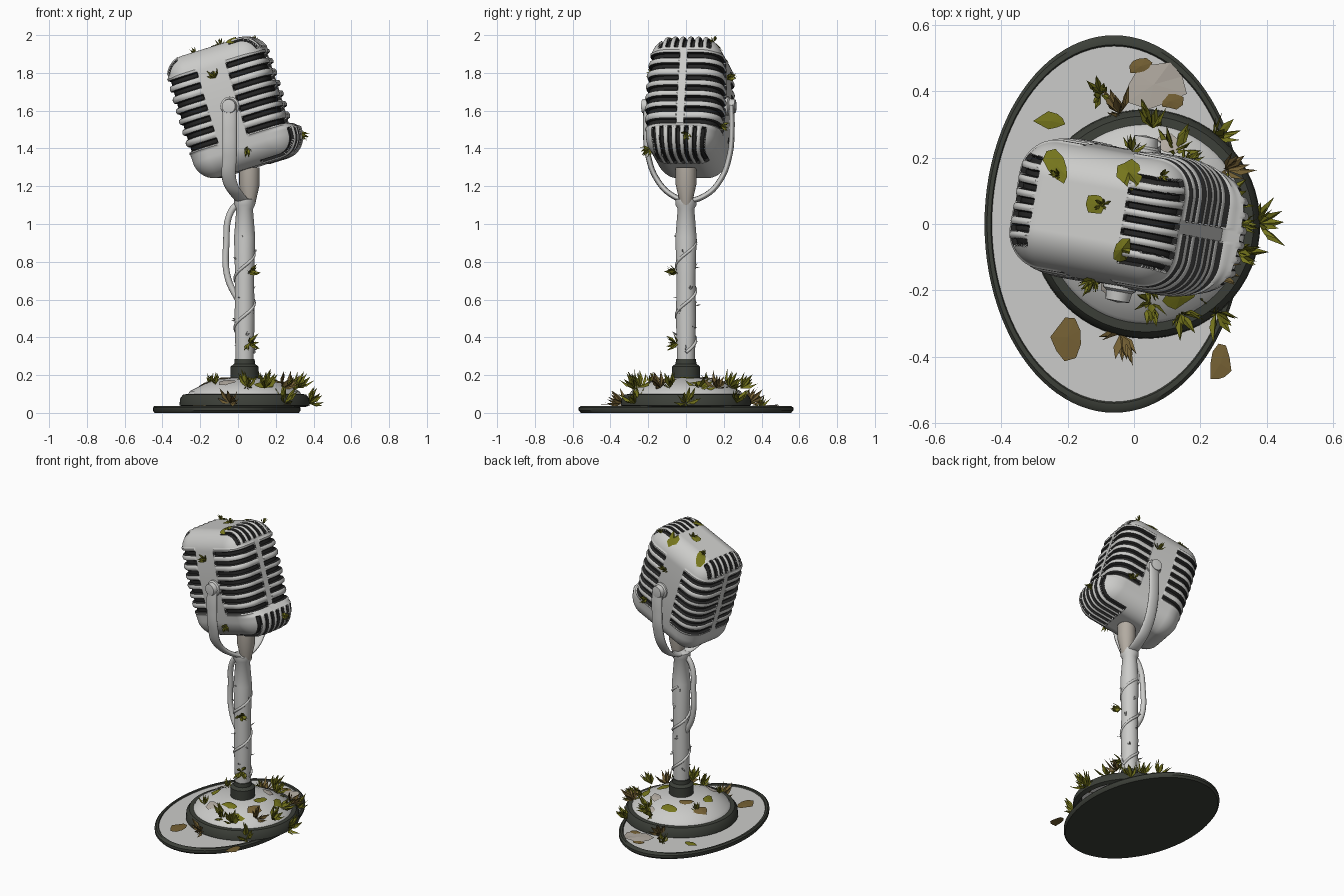
import bpy, bmesh, math, random
from mathutils import Vector, Matrix

if "Cube" in bpy.data.objects:
    bpy.data.objects.remove(bpy.data.objects["Cube"])
random.seed(4)


def material(name, *rgb):
    m = bpy.data.materials.new(name)
    m.diffuse_color = (*rgb, 1)
    m.use_nodes = True
    m.node_tree.nodes["Principled BSDF"].inputs["Base Color"].default_value = m.diffuse_color
    return m


METAL = material("pale_metal", .60, .60, .585)
DARK = material("dark_rubber", .045, .05, .04)
BLACK = material("slot_black", .018, .018, .018)
GREEN = material("leaf_green", .18, .18, .012)
BROWN = material("dry_leaf_brown", .18, .12, .035)
STAIN = material("worn_stain", .45, .41, .36)


def finish(name, bm, *mats, smooth=True):
    me = bpy.data.meshes.new(name)
    bm.to_mesh(me)
    bm.free()
    for m in mats:
        me.materials.append(m)
    ob = bpy.data.objects.new(name, me)
    bpy.context.collection.objects.link(ob)
    if smooth:
        bpy.ops.object.select_all(action='DESELECT')
        ob.select_set(True)
        bpy.context.view_layer.objects.active = ob
        bpy.ops.object.shade_smooth_by_angle(angle=math.radians(40))
    return ob


def lathe(name, profile, mat, matrix=Matrix(), n=64):
    """Revolve (radius, height) points about z, then place with matrix."""
    bm = bmesh.new()
    vs = [bm.verts.new((r, 0, z)) for r, z in profile]
    es = [bm.edges.new(e) for e in zip(vs, vs[1:])]
    bmesh.ops.spin(bm, geom=vs + es, cent=(0, 0, 0), axis=(0, 0, 1), angle=math.tau, steps=n)
    bmesh.ops.remove_doubles(bm, verts=bm.verts, dist=1e-4)
    bmesh.ops.recalc_face_normals(bm, faces=bm.faces)
    bm.transform(matrix)
    return finish(name, bm, mat)


def pipe(name, pts, r, mat, widen=1):
    """Smooth tube through points; widen flattens it into a band along x."""
    cu = bpy.data.curves.new(name, 'CURVE')
    cu.dimensions, cu.bevel_depth, cu.bevel_resolution = '3D', r, 4
    cu.use_fill_caps = True
    sp = cu.splines.new('BEZIER')
    sp.bezier_points.add(len(pts) - 1)
    for b, (x, y, z) in zip(sp.bezier_points, pts):
        b.co = (x / widen, y, z)
        b.handle_left_type = b.handle_right_type = 'AUTO'
    cu.materials.append(mat)
    ob = bpy.data.objects.new(name, cu)
    ob.scale.x = widen
    bpy.context.collection.objects.link(ob)
    bpy.ops.object.select_all(action='DESELECT')
    ob.select_set(True)
    bpy.context.view_layer.objects.active = ob
    bpy.ops.object.convert(target='MESH')
    return ob


def clamp(v, a=0, b=1):
    return max(a, min(b, v))


# Floor plate: oval with dark rim
oval = Matrix.Translation((-.06, 0, 0)) @ Matrix.Diagonal((.39, .568, 1, 1))
lathe("plate_rim", [(0, 0), (.98, 0), (1, .012), (1, .028), (.98, .037), (.95, .037), (.94, .028)], DARK, oval, 96)
lathe("plate_top", [(0, .02), (.946, .02), (.946, .03), (0, .03)], METAL, oval, 96)

# Round base, collar and post
axis = Matrix.Translation((.035, 0, 0))
lathe("base_rim", [(.32, .03), (.345, .04), (.342, .075), (.325, .098), (.29, .1)], DARK, axis)
lathe("base_dome", [(.302, .095), (.29, .115), (.21, .155), (.15, .178), (0, .19)], METAL, axis)
lathe("post_collar", [(.074, .17), (.074, .245), (.055, .26), (.053, .285), (0, .285)], DARK, axis, 32)
lathe("post", [(.047, .27), (.053, .5), (.05, .7), (.056, .93), (.044, 1.08), (.055, 1.1), (.055, 1.13), (0, 1.15)],
      METAL, axis, 32)
pipe("post_vine", [(.035 + .051 * math.cos(i * .6), .051 * math.sin(i * .6), .32 + .025 * i) for i in range(25)],
     .008, METAL)
pipe("cable", [(.02, 0, 1.13), (-.04, 0, 1.06), (-.062, .01, .9), (-.055, .01, .72), (.01, 0, .58)], .017, METAL)

# Head: rounded box with ribs displaced by rule, slots coloured black
HALF, R = Vector((.27, .198, .337)), .11
place = (Matrix.Translation((-.035, .02, 1.615)) @ Matrix.Rotation(math.radians(-10), 4, 'Z')
         @ Matrix.Rotation(math.radians(-17), 4, 'Y'))


def rib_wave(p):
    x, y, z = p
    if -.18 < z < .24 and (x > .075 or x < -.09) and abs(y) > .022:
        return -math.cos((z + .15) / .06 * math.tau)          # horizontal slats
    top = z > .258 and (x > .11 or x < -.19)
    low = z < -.2 and x > .08
    if (top or low) and abs(y) < .15:
        return -math.cos(y / .046 * math.tau)                  # vertical slats
    return None


bm = bmesh.new()
bmesh.ops.create_cube(bm, size=2)
bmesh.ops.subdivide_edges(bm, edges=bm.edges[:], cuts=103, use_grid_fill=True)
in_slot = set()
for v in bm.verts:
    p = Vector([a * b for a, b in zip(v.co, HALF)])
    q = Vector([clamp(a, R - h, h - R) for a, h in zip(p, HALF)])
    n = (p - q).normalized()
    p = q + n * R
    w = rib_wave(p)
    off = 0
    if w is not None:
        off = .005 * w
        if w < -.15:
            off = -.015
            in_slot.add(v)
    t = (p.z / HALF.z) ** 2
    # lower front grille swells outward
    bulge = .05 * clamp((-.165 - p.z) / .03) * clamp(p.x / .2) * math.sqrt(clamp(1 - (p.y / .2) ** 2))
    p += n * off
    v.co = (p.x * (1 - .03 * t) + bulge, p.y * (1.04 - .14 * t), p.z)
for f in bm.faces:
    if sum(v in in_slot for v in f.verts) >= 2:
        f.material_index = 1
bm.transform(place)
finish("microphone_head", bm, METAL, BLACK)

# Swivel knobs on both sides, yoke band, and connector under the head
for side in (-1, 1):
    turn = place @ Matrix.Translation((.03, 0, 0)) @ Matrix.Rotation(-side * math.pi / 2, 4, 'X')
    lathe("swivel_knob", [(.05, .18), (.05, .215), (.04, .222), (.036, .25), (0, .255)], METAL, turn, 24)
arm = [(.225, 1.63), (.228, 1.5), (.215, 1.36), (.165, 1.23), (.085, 1.15)]
pipe("yoke", [(-.045 if z > 1.2 else 0, .015 - y, z) for y, z in arm] + [(.03, .005, 1.125)]
     + [(.045, .015 + y, z) for y, z in arm[::-1]], .015, METAL, 2.5)
lathe("connector", [(0, -.17), (.03, -.17), (.055, -.06), (.055, .03), (0, .03)], STAIN,
      Matrix.Translation((.06, 0, 1.27)), 16)

# Foliage: one mesh for each colour
bpy.context.view_layer.update()
deps = bpy.context.evaluated_depsgraph_get()
foliage = {m: bmesh.new() for m in (GREEN, BROWN, STAIN, METAL)}


def cast(o, d, dist=5):
    hit, loc, nor, *_ = bpy.context.scene.ray_cast(deps, o, d, distance=dist)
    return (loc, nor) if hit else None


def leaf(x, y, top, width, length, mat):
    """Ragged leaf laid on whatever surface lies below (x, y, top)."""
    loc, nor = cast(Vector((x, y, top)), Vector((0, 0, -1))) or (Vector((x, y, .035)), Vector((0, 0, 1)))
    rot = nor.to_track_quat('Z', 'Y').to_matrix()
    pts = []
    for i in range(9):
        a = i * math.tau / 9
        k = random.uniform(.7, 1.2)
        p = loc + rot @ Vector((math.cos(a) * width * k, math.sin(a) * length * k, 0))
        h = cast(p + nor * .06, -nor, .12)
        pts.append((h[0] if h else p) + nor * .007)
    bm = foliage[mat]
    mid = bm.verts.new(loc + nor * .01)
    vs = [bm.verts.new(p) for p in pts]
    for i in range(9):
        bm.faces.new((mid, vs[i], vs[(i + 1) % 9]))


def tuft(pos, direction, size, mat, count=11):
    """Spray of bent pointed blades, faces turned outward."""
    bm, base, d = foliage[mat], Vector(pos), Vector(direction).normalized()
    for _ in range(count):
        rnd = Vector([random.uniform(-1, 1) for _ in range(3)])
        a = (d + rnd * .9).normalized()
        s = a.cross(rnd).normalized() * size * .14
        reach = size * random.uniform(.7, 1.15)
        m, tip = base + a * reach * .5, base + (a + d * .3).normalized() * reach
        b0, l, r, t = [bm.verts.new(c) for c in (base, m - s, m + s, tip)]
        for f in (bm.faces.new((b0, l, t)), bm.faces.new((b0, t, r))):
            f.normal_update()
            if f.normal.dot(d + Vector((0, 0, .5))) < 0:
                f.normal_flip()


# Leaves on the head and fallen on the plate
for x, y in [(-.23, .17), (-.11, .06), (-.015, .15), (-.035, -.08)]:
    leaf(x, y, 3, .035, .025 + .3 * max(0, y - .04), GREEN)
for x, y, m in [(-.2, -.34, BROWN), (.26, -.42, BROWN), (-.25, .31, GREEN), (.02, .475, BROWN), (.11, .37, BROWN)]:
    leaf(x, y, .6, .045 if x < 0 else .035, .065 if y < 0 else .028, m)
leaf(.06, .42, .6, .09, .07, STAIN)

# Leaves gathered round the collar, tufts round the dome
for i in range(12):
    a, r = i * 2.4, .13 + .011 * i
    leaf(.035 + r * math.cos(a), r * math.sin(a), .6, .05, .032, (GREEN, BROWN, GREEN, STAIN)[i % 4])
for i in range(13):
    a = -1.8 + i * .3
    out = Vector((math.cos(a), math.sin(a), 0))
    r = (.34, .24, .29)[i % 3]
    z = .05 if r > .3 else .13
    tuft(axis.translation + out * r + Vector((0, 0, z)), out * .7 + Vector((0, 0, .8)), .095,
         BROWN if i % 4 == 0 else GREEN)
for x, y in [(-.1, .39), (-.12, -.18), (-.15, .1)]:
    tuft((x, y, .035 if y > .3 else .15), (0, 0, 1), .065, GREEN)

# Flakes peeling off the post, and its two tufts
for i in range(16):
    a, z = i * 2.4, .33 + i * .04
    out = Vector((math.cos(a), math.sin(a), 0))
    tuft(Vector((.035, 0, z)) + out * .045, out + Vector((0, 0, .6)), .035, METAL, 2)
for z in (.37, .74):
    tuft((.06, -.05, z), (.5, -.7, .2), .065, GREEN, 16)

# Tufts growing outward from the head surface
heart = place.translation
for aim in [(-.09, -.2, .17), (.03, .2, .15), (.34, -.02, -.13), (.2, .17, -.1), (.08, -.2, -.2),
            (.11, .12, .33), (-.06, .04, .34), (-.2, .13, .3)]:
    d = Vector(aim)
    hit = cast(heart + d * 3, -d.normalized())
    if hit:
        tuft(hit[0], d, .055 if aim[2] < .3 else .035, GREEN, 14)
for m, name in ((GREEN, "green_leaves"), (BROWN, "dry_leaves"), (STAIN, "worn_patches"), (METAL, "paint_flakes")):
    finish(name, foliage[m], m, smooth=False)
